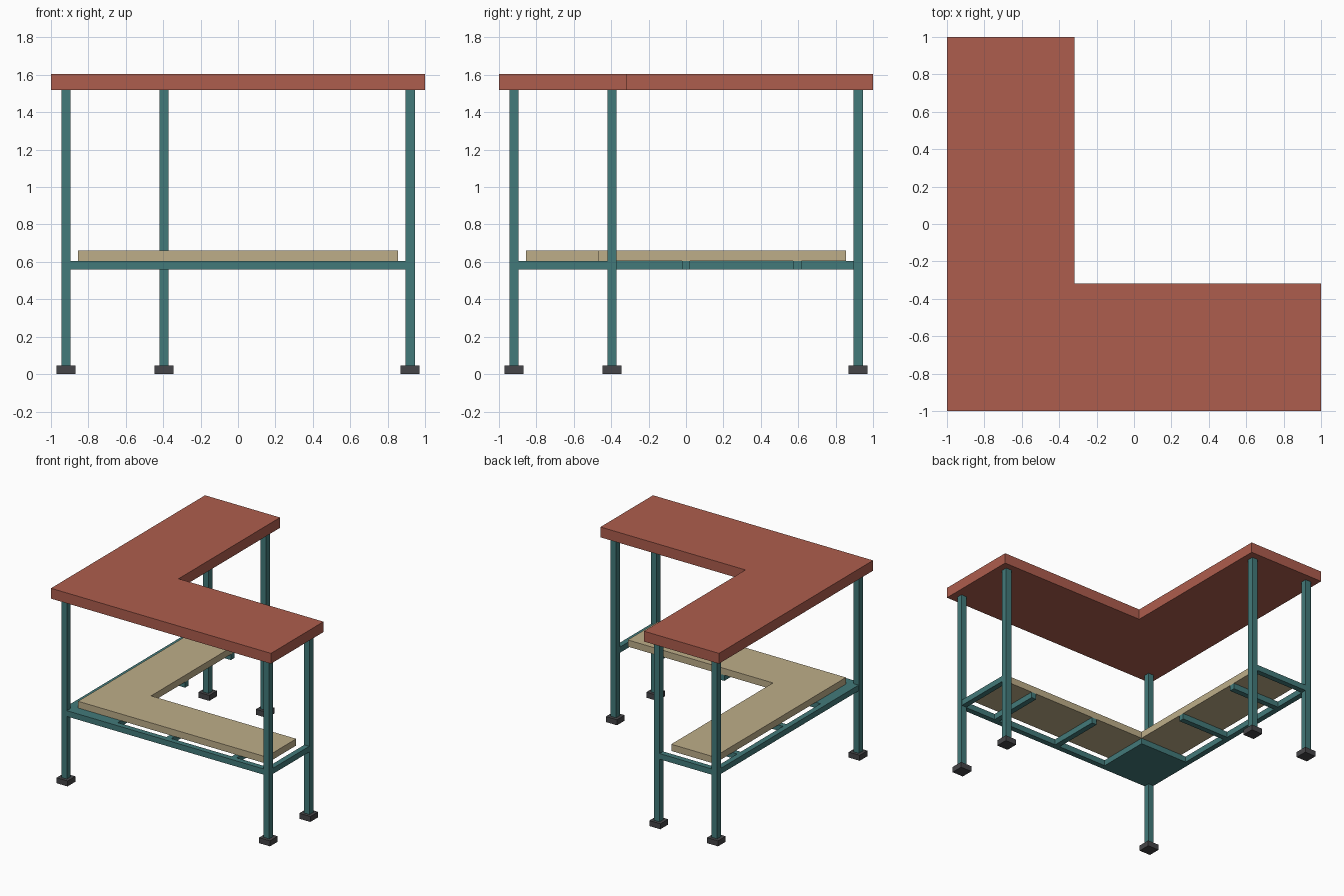
import bpy, bmesh

if "Cube" in bpy.data.objects:
    bpy.data.objects.remove(bpy.data.objects["Cube"])


def material(name, rgb):
    m = bpy.data.materials.new(name)
    m.diffuse_color = (*rgb, 1)
    m.use_nodes = True
    m.node_tree.nodes["Principled BSDF"].inputs["Base Color"].default_value = m.diffuse_color
    return m


RED = material("red_top", (0.42, 0.11, 0.075))
TEAL = material("teal_metal", (0.055, 0.195, 0.195))
TAN = material("tan_board", (0.51, 0.42, 0.25))
DARK = material("dark_rubber", (0.06, 0.06, 0.065))


def prism(name, outline, z0, z1, mat):
    bm = bmesh.new()
    face = bm.faces.new([bm.verts.new((x, y, z0)) for x, y in outline])
    ext = bmesh.ops.extrude_face_region(bm, geom=[face])
    for v in ext["geom"]:
        if isinstance(v, bmesh.types.BMVert):
            v.co.z = z1
    bmesh.ops.recalc_face_normals(bm, faces=bm.faces[:])
    mesh = bpy.data.meshes.new(name)
    bm.to_mesh(mesh)
    bm.free()
    mesh.materials.append(mat)
    ob = bpy.data.objects.new(name, mesh)
    bpy.context.collection.objects.link(ob)
    return ob


def box(name, x0, x1, y0, y1, z0, z1, mat):
    return prism(name, [(x0, y0), (x1, y0), (x1, y1), (x0, y1)], z0, z1, mat)


def l_shape(outer, inner):
    return [(-outer, -outer), (outer, -outer), (outer, inner),
            (inner, inner), (inner, outer), (-outer, outer)]


# L-shaped desktop and lower shelf
prism("desktop", l_shape(1.0, -0.318), 1.52, 1.605, RED)
prism("lower_shelf", l_shape(0.855, -0.465), 0.605, 0.66, TAN)

# Five legs with square feet
P, Q, H = 0.92, -0.396, 0.025
for name, x, y in [("corner", -P, -P), ("right_front", P, -P), ("right_back", P, Q),
                   ("back_left", -P, P), ("back_right", Q, P)]:
    box(name + "_leg", x - H, x + H, y - H, y + H, 0.045, 1.52, TEAL)
    box(name + "_foot", x - 0.05, x + 0.05, y - 0.05, y + 0.05, 0, 0.045, DARK)

# Shelf frame: each rail is built for the right wing and swapped across the diagonal
Z0, Z1, W, INNER = 0.558, 0.605, 0.0225, -0.465
rails = [("long_rail", -P + H, P - H, -P - W, -P + W),
         ("end_rail", P - W, P + W, -P + H, Q - H),
         ("inner_crossbar", -W, W, -P + W, INNER),
         ("outer_crossbar", 0.594 - W, 0.594 + W, -P + W, INNER)]
for name, x0, x1, y0, y1 in rails:
    box("right_" + name, x0, x1, y0, y1, Z0, Z1, TEAL)
    box("back_" + name, y0, y1, x0, x1, Z0, Z1, TEAL)

# Solid corner plate under the shelf
box("corner_plate", -P + W, INNER, -P + W, INNER, Z0, Z1, TEAL)
